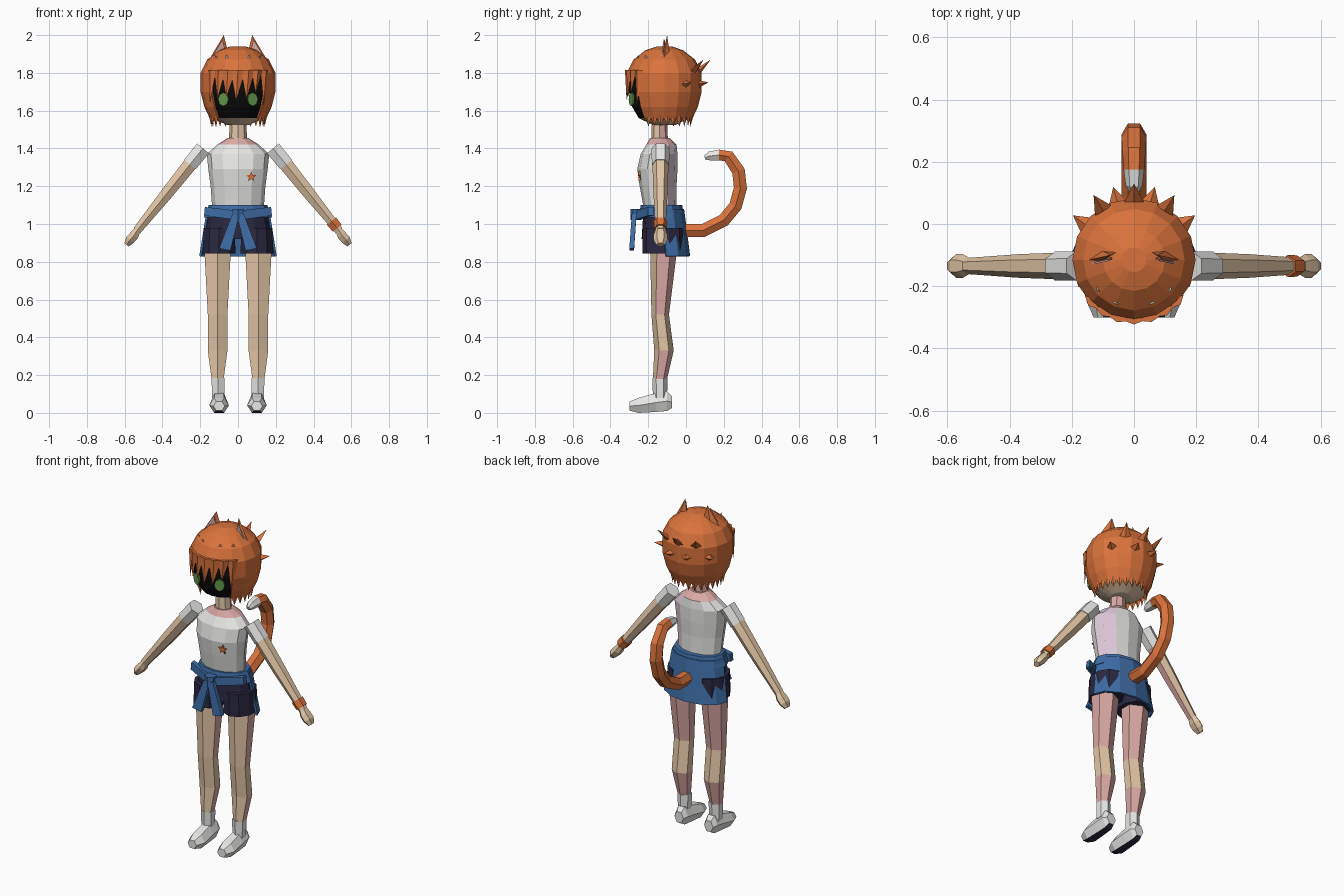
import bpy, bmesh, math
from mathutils import Vector

cube = bpy.data.objects.get("Cube")
if cube:
    bpy.data.objects.remove(cube)


def material(name, *rgb):
    m = bpy.data.materials.new(name)
    m.use_nodes = True
    m.diffuse_color = (*rgb, 1)
    m.node_tree.nodes["Principled BSDF"].inputs["Base Color"].default_value = (*rgb, 1)
    return m


SKIN = material("skin", .76, .56, .38)
PINK = material("pink skin", .71, .40, .38)
WHITE = material("white", .84, .84, .82)
LILAC = material("lilac white", .74, .58, .69)
ORANGE = material("orange", .70, .17, .045)
BLUE = material("blue", .048, .15, .38)
NAVY = material("navy", .023, .021, .054)
BLACK = material("black", .003, .003, .003)
GREEN = material("green", .115, .30, .07)


def finish(name, bm, mats, rule=None, drop=None, thickness=0):
    """Turn a bmesh into an object; rule picks the material, drop picks faces to cut away."""
    bmesh.ops.recalc_face_normals(bm, faces=bm.faces)
    bm.normal_update()
    if rule:
        for f in bm.faces:
            f.material_index = int(rule(f.calc_center_median(), f.normal))
    if drop:
        gone = [f for f in bm.faces if drop(f.calc_center_median())]
        bmesh.ops.delete(bm, geom=gone, context='FACES')
    me = bpy.data.meshes.new(name)
    bm.to_mesh(me)
    bm.free()
    ob = bpy.data.objects.new(name, me)
    bpy.context.collection.objects.link(ob)
    for m in mats:
        me.materials.append(m)
    if thickness:
        mod = ob.modifiers.new("thickness", 'SOLIDIFY')
        mod.thickness = thickness
    return ob


def loft(name, rings, n, mats, **kw):
    """Skin n-sided rings given as (centre, u axis, v axis) and cap both ends."""
    bm = bmesh.new()
    angles = [2 * math.pi * i / n for i in range(n)]
    loops = [[bm.verts.new(Vector(c) + Vector(u) * math.cos(a) + Vector(v) * math.sin(a))
              for a in angles] for c, u, v in rings]
    for a, b in zip(loops, loops[1:]):
        for i in range(n):
            j = (i + 1) % n
            bm.faces.new((a[i], a[j], b[j], b[i]))
    bm.faces.new(loops[0])
    bm.faces.new(loops[-1])
    return finish(name, bm, mats, **kw)


def level(x, profile):
    """Horizontal rings from (z, half width, front y, back y)."""
    return [((x, (f + b) / 2, z), (0, (b - f) / 2, 0), (w, 0, 0)) for z, w, f, b in profile]


def along(path, radii, side, flat=1):
    """Rings that follow a planar path; side is the direction across the plane."""
    pts, side = [Vector(p) for p in path], Vector(side)
    rings = []
    for i, p in enumerate(pts):
        d = (pts[min(i + 1, len(pts) - 1)] - pts[max(i - 1, 0)]).normalized()
        rings.append((p, side * radii[i], d.cross(side) * radii[i] * flat))
    return rings


def spikes(name, items, mat):
    """Four-sided spikes given as (base, tip, half width vector, half depth vector)."""
    bm = bmesh.new()
    for base, tip, u, v in items:
        q = [bm.verts.new(base + k) for k in (u, v, -u, -v)]
        t = bm.verts.new(tip)
        bm.faces.new(q)
        for i in range(4):
            bm.faces.new((q[i], q[(i + 1) % 4], t))
    return finish(name, bm, [mat])


def plate(name, points, depth, mat):
    """Flat outline pushed out along depth."""
    bm = bmesh.new()
    f = bm.faces.new([bm.verts.new(p) for p in points])
    ext = bmesh.ops.extrude_face_region(bm, geom=[f])
    for v in ext["geom"]:
        if isinstance(v, bmesh.types.BMVert):
            v.co += Vector(depth)
    return finish(name, bm, [mat])


def around(deg, r, z):
    """Point around the head axis; 0 is the back, 180 the front."""
    a = math.radians(deg)
    return Vector((r * math.sin(a), -.115 + r * math.cos(a), z))


def tangent(deg):
    a = math.radians(deg)
    return Vector((math.cos(a), -math.sin(a), 0))


def head_rings(profile):
    return [((0, -.115, z), (0, r, 0), (r, 0, 0)) for z, r in profile]


# Head and hair cap
loft("head", head_rings([(1.525, .06), (1.56, .135), (1.62, .17), (1.70, .187), (1.80, .18), (1.86, .13)]),
     16, [SKIN, BLACK], rule=lambda c, n: c.y < -.18 and n.z > -.85 and c.z > 1.535)


def face_opening(c):
    wide = .68 if c.z < 1.65 else .75
    front = (-.115 - c.y) / max(Vector((c.x, c.y + .115)).length, .001)
    return c.z < 1.56 or c.z < 1.8 and front > wide


loft("hair_cap", head_rings([(1.56, .15), (1.62, .178), (1.70, .198), (1.80, .198),
                             (1.87, .163), (1.92, .10), (1.94, .04)]),
     16, [ORANGE], drop=face_opening, thickness=.008)
bangs = [(180 + a, z, w) for a, z, w in
         [(-46, 1.63, .03), (-31, 1.69, .035), (-16, 1.66, .04), (0, 1.65, .04),
          (15, 1.67, .04), (30, 1.66, .035), (45, 1.64, .03)]]
spikes("bangs", [(around(a, .193, 1.815), around(a + 3, .2, z), tangent(a) * w, around(a, .015, 0) + Vector((0, .115, 0)))
                 for a, z, w in bangs], ORANGE)
spikes("nape_fringe", [(around(a, .145, 1.575), around(a, .142, 1.515 if a % 36 else 1.53), tangent(a) * .022,
                        around(a, .01, 0) + Vector((0, .115, 0))) for a in range(-126, 127, 14)], ORANGE)
back = [(a, 1.81, .245, 1.87) for a in (-32, 0, 32)] + [(a, 1.74, .243, 1.75) for a in (-54, -16, 16, 54)]
spikes("back_spikes", [(around(a, .185, z), around(a, r, tz), tangent(a) * .032, Vector((0, 0, .022)))
                       for a, z, r, tz in back], ORANGE)
spikes("hair_clips", [(around(180 + a, .148, 1.872), around(180 + a, .155, 1.895), tangent(a) * .014,
                       Vector((0, 0, .012))) for a in (-50, -23, 23, 50)], WHITE)

# Eyes and ears
for s, side in ((1, "left"), (-1, "right")):
    a = 180 - s * 24
    c, t = around(a, .184, 1.66), tangent(a)
    plate(side + "_eye", [c + t * (.03 * math.cos(k)) + Vector((0, 0, .036 * math.sin(k)))
                          for k in (i * math.pi / 4 for i in range(8))],
          around(a, .009, 0) + Vector((0, .115, 0)), GREEN)
    outer, inner, tip = Vector((s * .165, -.12, 1.85)), Vector((s * .055, -.09, 1.92)), Vector((s * .075, -.1, 2.0))
    mid = (outer + inner) / 2
    spikes(side + "_ear", [(mid, tip, (outer - inner) / 2, Vector((0, .022, 0)))], ORANGE)
    centre = (outer + inner + tip) / 3
    plate(side + "_ear_lining", [centre.lerp(p, .7) + Vector((0, -.012, 0)) for p in (outer, inner, tip)],
          (0, -.006, 0), PINK)

# Neck, shirt and star
loft("neck", level(0, [(1.42, .05, -.185, -.095), (1.56, .042, -.18, -.10)]), 8, [SKIN, PINK],
     rule=lambda c, n: n.y > 0)
loft("shirt", level(0, [(1.06, .135, -.22, -.05), (1.20, .145, -.245, -.05), (1.29, .157, -.258, -.045),
                        (1.37, .165, -.24, -.045), (1.42, .11, -.21, -.05), (1.455, .055, -.19, -.085)]),
     12, [WHITE, LILAC, PINK], rule=lambda c, n: 2 if c.z > 1.42 else n.x > .3 and n.y > 0)
plate("star_badge", [(.07 + r * math.sin(k), -.242, 1.25 + r * math.cos(k)) for k, r in
                     ((i * math.pi / 5, .012 if i % 2 else .028) for i in range(10))], (0, -.009, 0), ORANGE)

# Shorts
loft("shorts_hips", level(0, [(.92, .178, -.235, -.015), (1.08, .15, -.225, -.04)]), 12, [NAVY])

for s, side in ((1, "left"), (-1, "right")):
    # Arms with sleeve and hand
    def limb(*xz):
        return [(s * x, -.135, z) for x, z in xz]
    loft(side + "_sleeve", along(limb((.185, 1.40), (.255, 1.315)), [.047, .046], (0, 1, 0)), 6, [WHITE])
    loft(side + "_arm", along(limb((.24, 1.333), (.37, 1.17), (.535, .965)), [.043, .038, .026], (0, 1, 0)),
         6, [SKIN, PINK], rule=lambda c, n: n.z < -.5)
    loft(side + "_hand", along(limb((.53, .972), (.55, .94), (.572, .915), (.59, .89)),
                               [.026, .038, .038, .022], (0, 1, 0), .75), 6, [SKIN])
    # Legs, socks and shorts legs
    loft(side + "_leg", level(s * .108, [(.18, .037, -.175, -.10), (.33, .06, -.168, -.065),
                                         (.52, .06, -.183, -.09), (.88, .082, -.19, -.045)]),
         6, [SKIN, PINK], rule=lambda c, n: n.z < -.02 and n.y > -.3)
    loft(side + "_sock", level(s * .105, [(.08, .038, -.175, -.10), (.185, .04, -.178, -.098)]), 6, [WHITE])
    loft(side + "_shorts_leg", level(s * .1, [(.845, .092, -.23, -.01), (.98, .085, -.23, -.015)]), 10, [NAVY])
    # Shoes with dark soles
    shoe = [(-.30, .03, .012, .06), (-.25, .052, 0, .08), (-.16, .046, .005, .105),
            (-.10, .042, .01, .115), (-.075, .03, .025, .09)]
    loft(side + "_shoe", [((s * .1, y, (lo + hi) / 2), (w, 0, 0), (0, 0, (hi - lo) / 1.732))
                          for y, w, lo, hi in shoe], 6, [WHITE, NAVY], rule=lambda c, n: n.z < -.8)
    # Jacket sleeves hanging from the knot
    top, low = Vector((s * .012, -.262, 1.05)), Vector((s * .07, -.275, .865))
    w = Vector((.03, 0, .006 * s))
    plate(side + "_jacket_tie", [top - w * .6, top + w * .6, low + w, low - w], (0, -.025, 0), BLUE)
    plate(side + "_jacket_fold", [(s * .175, -.17, 1.09), (s * .18, -.17, 1.045), (0, -.245, 1.02), (0, -.245, 1.07)],
          (0, -.03, 0), BLUE)

loft("wristband", along([(.495, -.135, 1.015), (.525, -.135, .978)], [.036, .034], (0, 1, 0)), 6, [ORANGE])

# Jacket tied round the waist
loft("jacket_belt", level(0, [(1.035, .18, -.25, -.01), (1.10, .155, -.24, -.02)]), 12, [BLUE])
loft("jacket_knot", level(0, [(1.02, .025, -.295, -.24), (1.08, .035, -.295, -.23)]), 6, [BLUE])
loft("jacket_back", level(0, [(.83, .205, -.23, .022), (1.08, .165, -.24, -.01)]), 12, [BLUE],
     drop=lambda c: c.y < -.09 or abs(c.x) < .01 and c.y < -.02, thickness=.012)

# Tail with a pale tip
tail = [(-.03, .965), (.09, .965), (.20, 1.02), (.262, 1.095), (.288, 1.19), (.278, 1.28),
        (.225, 1.358), (.175, 1.365), (.125, 1.36), (.10, 1.35)]
loft("tail", along([(0, y, z) for y, z in tail], [.04] * 6 + [.037, .033, .027, .014], (1, 0, 0)),
     6, [ORANGE, WHITE], rule=lambda c, n: c.y < .18 and c.z > 1.3)
